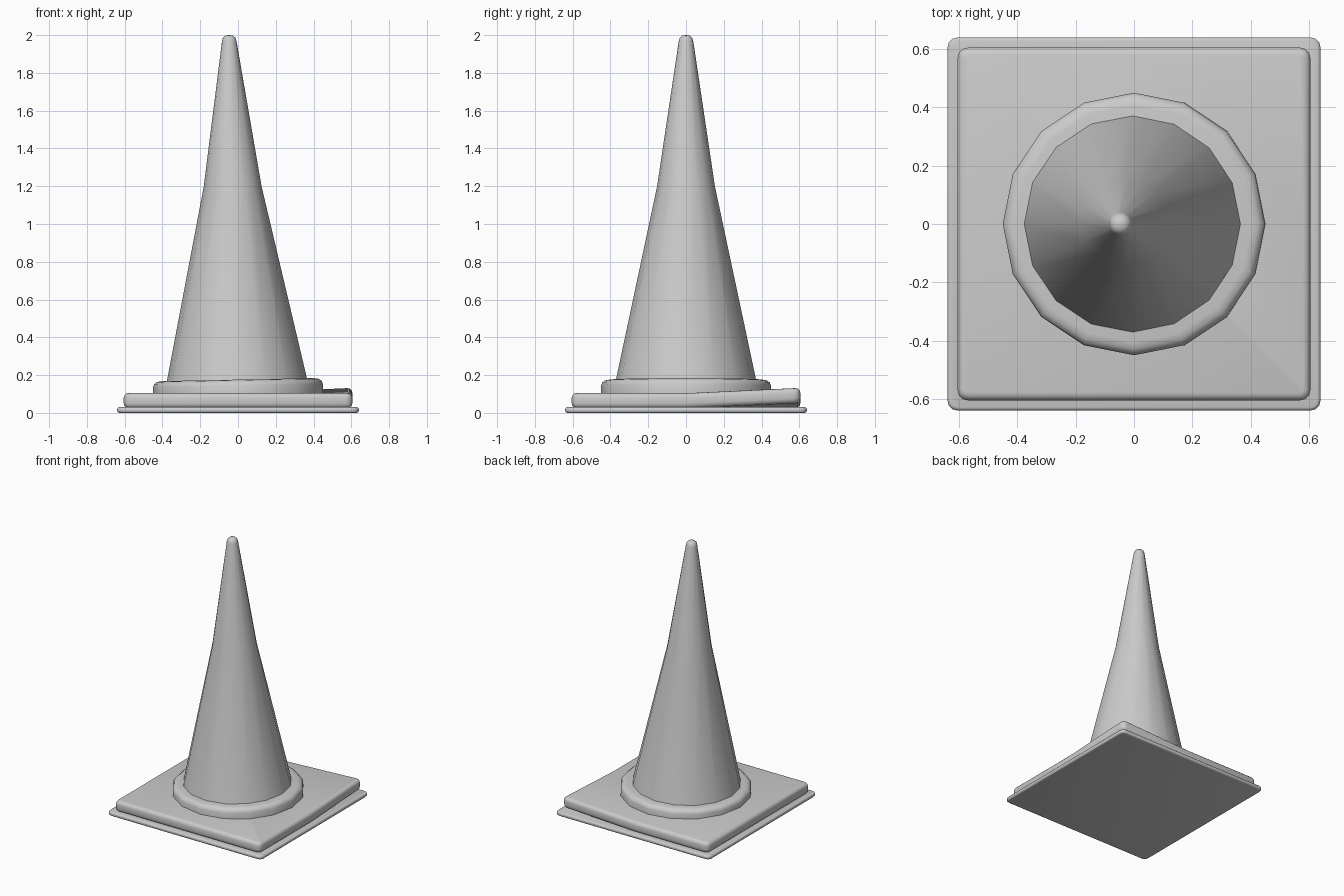
import bpy, bmesh, math
from mathutils import Vector, Matrix

if "Cube" in bpy.data.objects:
    bpy.data.objects.remove(bpy.data.objects["Cube"])


def finish(name, bm, angle=40):
    bmesh.ops.recalc_face_normals(bm, faces=bm.faces)
    me = bpy.data.meshes.new(name)
    bm.to_mesh(me)
    bm.free()
    ob = bpy.data.objects.new(name, me)
    bpy.context.collection.objects.link(ob)
    bpy.ops.object.select_all(action='DESELECT')
    ob.select_set(True)
    bpy.context.view_layer.objects.active = ob
    bpy.ops.object.shade_smooth_by_angle(angle=math.radians(angle))
    return ob


def rounded_slab(half, z0, z1, corner, edge):
    bm = bmesh.new()
    bmesh.ops.create_cube(bm, size=1, matrix=Matrix.LocRotScale(
        (0, 0, (z0 + z1) / 2), None, (2 * half, 2 * half, z1 - z0)))
    upright = [e for e in bm.edges if abs(e.verts[0].co.z - e.verts[1].co.z) > 1e-4]
    bmesh.ops.bevel(bm, geom=upright, offset=corner, segments=3,
                    profile=0.5, affect='EDGES')
    rims = [e for e in bm.edges
            if abs(e.verts[0].co.z - e.verts[1].co.z) < 1e-4]
    bmesh.ops.bevel(bm, geom=rims, offset=edge, segments=3,
                    profile=0.5, affect='EDGES')
    return bm


def lathe(profile, sides):
    bm = bmesh.new()
    rings = []
    for r, z in profile:
        if r == 0:
            rings.append([bm.verts.new((0, 0, z))] * sides)
        else:
            rings.append([bm.verts.new((r * math.cos(2 * math.pi * i / sides),
                                        r * math.sin(2 * math.pi * i / sides), z))
                          for i in range(sides)])
    for a, b in zip(rings, rings[1:]):
        for i in range(sides):
            j = (i + 1) % sides
            bm.faces.new(dict.fromkeys((a[i], a[j], b[j], b[i])))
    return bm


# Thin bottom plate
finish("bottom_plate", rounded_slab(0.64, 0, 0.03, 0.035, 0.012))

# Thick base slab with its back right corner bent upward
bm = rounded_slab(0.605, 0.025, 0.105, 0.035, 0.025)
bmesh.ops.bisect_plane(bm, geom=bm.verts[:] + bm.edges[:] + bm.faces[:],
                       plane_co=(0.3, 0.3, 0), plane_no=(1, 1, 0))
for v in bm.verts:
    v.co.z += 0.028 * max(0, v.co.x + v.co.y - 0.6) / 0.6
finish("base_slab", bm)

# Rounded collar, slightly tilted
bm = lathe([(0, 0.095), (0.45, 0.095), (0.45, 0.145), (0.443, 0.161),
            (0.428, 0.172), (0.405, 0.176), (0, 0.176)], 16)
bmesh.ops.rotate(bm, verts=bm.verts, cent=(0, 0, 0.14),
                 matrix=Matrix.Rotation(-0.02, 3, 'Y'))
finish("collar", bm)

# Tall cone body with a rounded tip, leaning to the left
bm = lathe([(0, 0.1), (0.387, 0.1), (0.153, 1.2), (0.039, 1.965), (0.034, 1.985),
            (0.02, 1.997), (0, 2.0)], 16)
for v in bm.verts:
    v.co.x -= 0.0235 * v.co.z
finish("cone_body", bm, 60)
